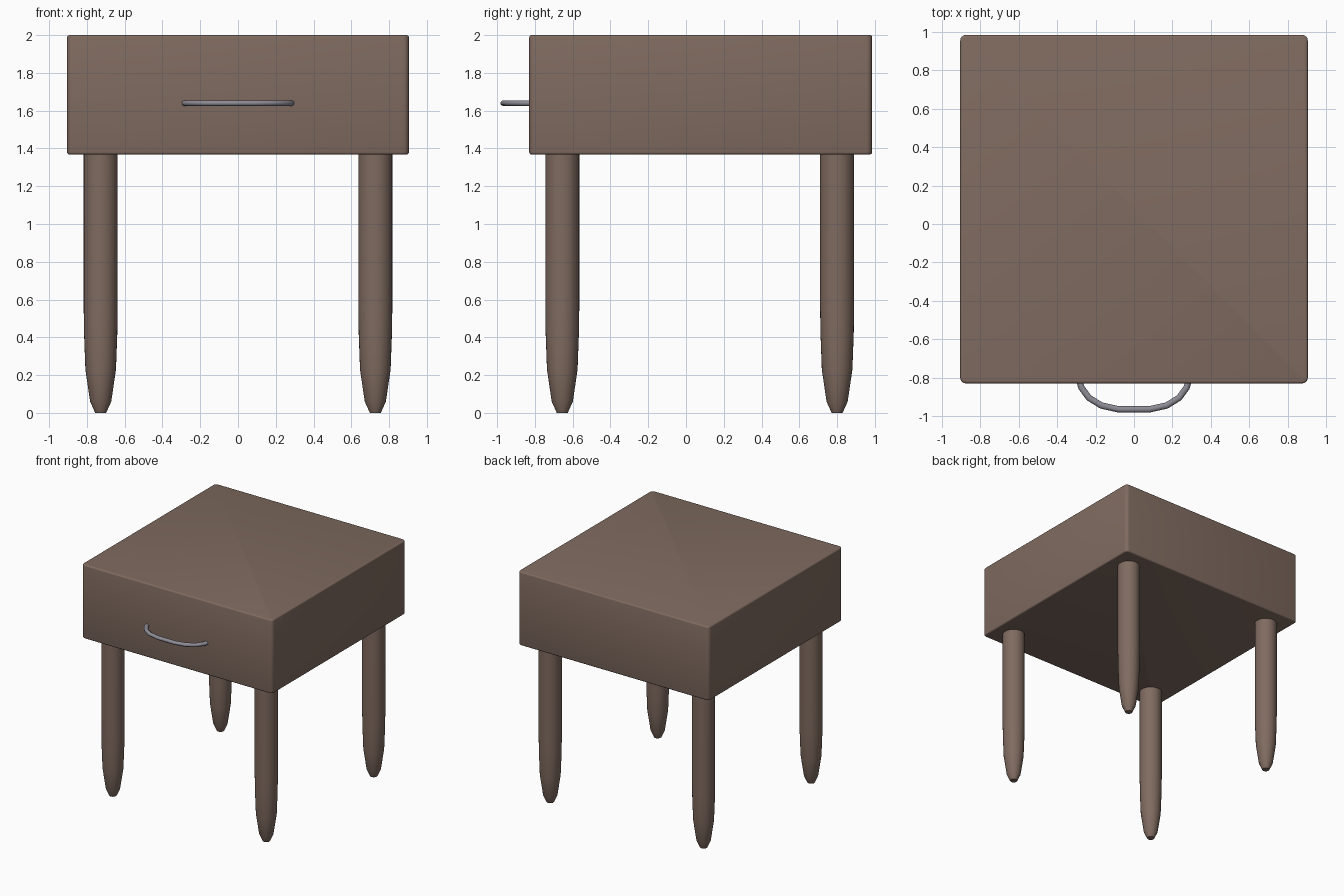
import bpy, bmesh, math
from mathutils import Vector

if "Cube" in bpy.data.objects:
    bpy.data.objects.remove(bpy.data.objects["Cube"])


def material(name, rgb):
    m = bpy.data.materials.new(name)
    m.diffuse_color = (*rgb, 1)
    m.use_nodes = True
    m.node_tree.nodes["Principled BSDF"].inputs["Base Color"].default_value = m.diffuse_color
    return m


wood = material("brown wood", (0.215, 0.147, 0.117))
metal = material("grey metal", (0.27, 0.26, 0.30))


def add_object(name, bm, mat, angle=35):
    bmesh.ops.recalc_face_normals(bm, faces=bm.faces)
    me = bpy.data.meshes.new(name)
    bm.to_mesh(me)
    bm.free()
    me.materials.append(mat)
    ob = bpy.data.objects.new(name, me)
    bpy.context.collection.objects.link(ob)
    bpy.ops.object.select_all(action='DESELECT')
    ob.select_set(True)
    bpy.context.view_layer.objects.active = ob
    bpy.ops.object.shade_smooth_by_angle(angle=math.radians(angle))
    return ob


def skin(bm, rings):
    """Bridge rings of vertices into a capped tube."""
    n = len(rings[0])
    for a, b in zip(rings, rings[1:]):
        for i in range(n):
            bm.faces.new((a[i], a[(i + 1) % n], b[(i + 1) % n], b[i]))
    bm.faces.new(rings[0])
    bm.faces.new(rings[-1])


# Drawer box: rounded upright corners, then finely softened top and bottom rims
bm = bmesh.new()
bmesh.ops.create_cube(bm, size=1)
for v in bm.verts:
    v.co = Vector((v.co.x * 1.81, v.co.y * 1.815 + 0.0775, v.co.z * 0.632 + 1.684))
upright = [e for e in bm.edges if abs(e.verts[0].co.z - e.verts[1].co.z) > 0.1]
bmesh.ops.bevel(bm, geom=upright, offset=0.03, segments=4, profile=0.5, affect='EDGES')
rims = [e for e in bm.edges if abs(e.verts[0].co.z - e.verts[1].co.z) < 0.01]
bmesh.ops.bevel(bm, geom=rims, offset=0.012, segments=3, profile=0.5, affect='EDGES')
add_object("drawer_box", bm, wood)

# Four turned legs with tapered feet: (radius, height)
profile = [(0.029, 0), (0.056, 0.06), (0.081, 0.23), (0.088, 0.42), (0.09, 0.55), (0.09, 1.38)]
for row, y in (("front", -0.655), ("back", 0.80)):
    for side, x in (("left", -0.727), ("right", 0.727)):
        bm = bmesh.new()
        rings = [[bm.verts.new((x + r * math.cos(k * math.tau / 32),
                                y + r * math.sin(k * math.tau / 32), z))
                  for k in range(32)] for r, z in profile]
        skin(bm, rings)
        add_object(f"{row}_{side}_leg", bm, wood)

# Curved pull handle: an oval section swept along a mirrored path
half = [(0.282, -0.82), (0.275, -0.85), (0.235, -0.905), (0.17, -0.945), (0.08, -0.965)]
path = [Vector((-x, y, 1.64)) for x, y in half] + [Vector((x, y, 1.64)) for x, y in reversed(half)]
bm = bmesh.new()
rings = []
for i, p in enumerate(path):
    t = (path[min(i + 1, len(path) - 1)] - path[max(i - 1, 0)]).normalized()
    out = Vector((t.y, -t.x, 0))
    rings.append([bm.verts.new(p + out * 0.018 * math.cos(a) + Vector((0, 0, 0.016 * math.sin(a))))
                  for a in (math.tau * (k + 0.5) / 8 for k in range(8))])
skin(bm, rings)
add_object("drawer_handle", bm, metal, 50)
